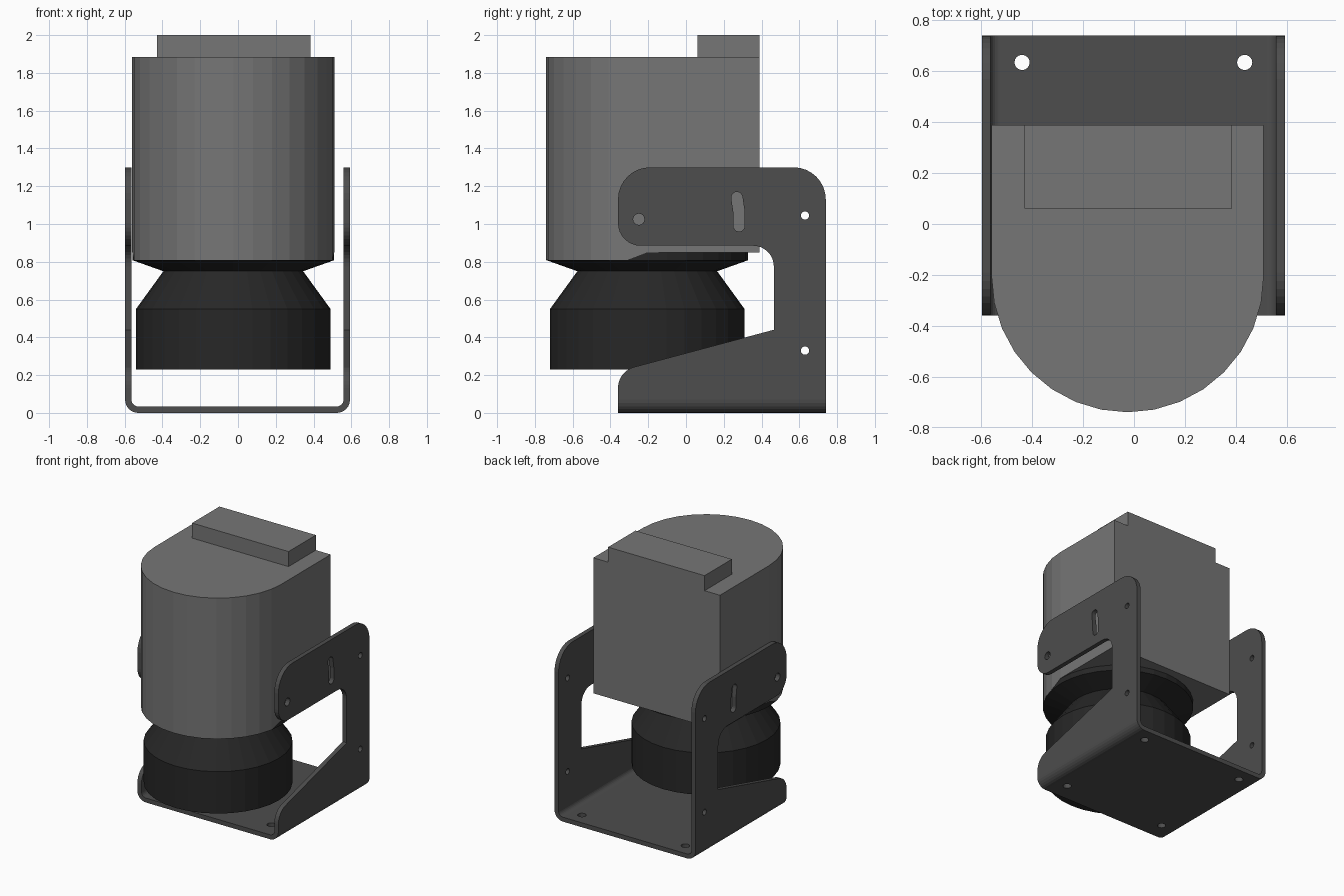
import bpy, bmesh
from math import sin, cos, pi, tan, radians
from mathutils import Vector

if "Cube" in bpy.data.objects:
    bpy.data.objects.remove(bpy.data.objects["Cube"])


def material(name, v):
    m = bpy.data.materials.new(name)
    m.diffuse_color = (v, v, v, 1)
    m.use_nodes = True
    m.node_tree.nodes["Principled BSDF"].inputs["Base Color"].default_value = m.diffuse_color
    return m


def make_object(name, bm, mat=None):
    bmesh.ops.recalc_face_normals(bm, faces=bm.faces)
    mesh = bpy.data.meshes.new(name)
    bm.to_mesh(mesh)
    bm.free()
    obj = bpy.data.objects.new(name, mesh)
    bpy.context.collection.objects.link(obj)
    if mat:
        mesh.materials.append(mat)
    return obj


def fillet(corners, n=6):
    """Closed outline from (a, b, radius) corners."""
    out = []
    for i, (a, b, r) in enumerate(corners):
        p = Vector((a, b))
        if r == 0:
            out.append(p)
            continue
        d1 = (Vector(corners[i - 1][:2]) - p).normalized()
        d2 = (Vector(corners[(i + 1) % len(corners)][:2]) - p).normalized()
        half = d1.angle(d2) / 2
        c = p + (d1 + d2).normalized() * r / sin(half)
        v1, v2 = p + d1 * r / tan(half) - c, p + d2 * r / tan(half) - c
        w = v1.angle(v2)
        for k in range(n + 1):
            t = k / n
            out.append(c + (v1 * sin((1 - t) * w) + v2 * sin(t * w)) / sin(w))
    return out


def add_prism(bm, outline, place, lo, hi):
    """Extrude a 2D outline; place(a, b, depth) gives the 3D point."""
    ends = [[bm.verts.new(place(a, b, d)) for a, b in outline] for d in (lo, hi)]
    for e in ends:
        bm.faces.new(e)
    n = len(outline)
    for i in range(n):
        j = (i + 1) % n
        bm.faces.new((ends[0][i], ends[0][j], ends[1][j], ends[1][i]))


def circle(a, b, r, n=16):
    return [(a + r * cos(2 * pi * i / n), b + r * sin(2 * pi * i / n)) for i in range(n)]


def along_x(a, b, d): return (d, a, b)
def along_y(a, b, d): return (a, d, b)
def along_z(a, b, d): return (a, b, d)


grey, dark, black = material("grey", 0.18), material("dark_grey", 0.075), material("black", 0.02)
CX, CY, R = -0.025, -0.205, 0.535

# Camera housing: D-shaped, with the rounded front reaching slightly lower
bm = bmesh.new()
arc = [(CX - R * cos(pi * i / 16), CY - R * sin(pi * i / 16)) for i in range(17)]
plan = arc + [(CX + R, 0.39), (CX - R, 0.39)]
top = [bm.verts.new((x, y, 1.885)) for x, y in plan]
low = [bm.verts.new((x, y, 0.81 if 0 < i < 16 else 0.85)) for i, (x, y) in enumerate(plan)]
bm.faces.new(top)
bm.faces.new(low[1:16])
bm.faces.new((low[0], low[1], low[15], low[16]))
bm.faces.new((low[0], low[16], low[17], low[18]))
for i in range(19):
    j = (i + 1) % 19
    bm.faces.new((low[i], low[j], top[j], top[i]))
make_object("camera_housing", bm, grey)

# Raised block on the housing
bm = bmesh.new()
add_prism(bm, [(-0.43, 0.06), (0.385, 0.06), (0.385, 0.39), (-0.43, 0.39)], along_z, 1.88, 2.0)
make_object("top_block", bm, grey)

# Turned lens head, pointing down
bm = bmesh.new()
rings = [[bm.verts.new((x, y, z)) for x, y in circle(CX, CY, r, 32)]
         for r, z in [(0.533, 0.86), (0.533, 0.808), (0.37, 0.75), (0.515, 0.55), (0.515, 0.23)]]
bm.faces.new(rings[0])
bm.faces.new(rings[-1])
for a, b in zip(rings, rings[1:]):
    for i in range(32):
        j = (i + 1) % 32
        bm.faces.new((a[i], a[j], b[j], b[i]))
make_object("lens_head", bm, black)

# Mounting bracket: bent U sheet, trimmed to the side outline and drilled
bm = bmesh.new()
XL, XR, T = -0.598, 0.593, 0.034
u = fillet([(XL, 1.5, 0), (XL, 0, 0.07), (XR, 0, 0.07), (XR, 1.5, 0), (XR - T, 1.5, 0),
            (XR - T, T, 0.036), (XL + T, T, 0.036), (XL + T, 1.5, 0)])
add_prism(bm, u, along_y, -0.6, 1.0)
bracket = make_object("mounting_bracket", bm, dark)

bm = bmesh.new()
side = fillet([(-0.36, -0.1, 0), (0.74, -0.1, 0), (0.74, 1.3, 0.17), (-0.36, 1.3, 0.17),
               (-0.36, 0.885, 0.12), (0.465, 0.885, 0.11), (0.465, 0.44, 0), (-0.36, 0.22, 0.115)], 8)
add_prism(bm, side, along_x, -1, 1)
trim = make_object("side_outline_cutter", bm)

bm = bmesh.new()
for a, b, r in [(-0.25, 1.025, 0.03), (0.63, 1.045, 0.022), (0.63, 0.33, 0.022)]:
    add_prism(bm, circle(a, b, r), along_x, -1, 1)
for x in (-0.44, 0.435):
    for y in (0.635, -0.22):
        add_prism(bm, circle(x, y, 0.03), along_z, -0.1, 0.1)
# Tilt slot, curved around the pivot hole
pivot, reach, w = Vector((-0.25, 1.025)), 0.532, 0.03
slot = []
for ang, sign in ((12.5, 1), (-3.8, -1)):
    th = radians(ang)
    c = pivot + reach * Vector((cos(th), sin(th)))
    start = th if sign > 0 else th + pi
    slot += [c + w * Vector((cos(start + pi * k / 8), sin(start + pi * k / 8))) for k in range(9)]
    if sign > 0:
        mid = radians(4.3)
        slot.append(pivot + (reach - w) * Vector((cos(mid), sin(mid))))
slot.append(pivot + (reach + w) * Vector((cos(mid), sin(mid))))
add_prism(bm, slot, along_x, -1, 1)
drill = make_object("hole_cutter", bm)

for cutter, op in ((trim, 'INTERSECT'), (drill, 'DIFFERENCE')):
    cutter.hide_render = True
    mod = bracket.modifiers.new(op.title(), 'BOOLEAN')
    mod.object, mod.operation, mod.solver = cutter, op, 'EXACT'

# Bake the cuts and drop the cutters
deps = bpy.context.evaluated_depsgraph_get()
baked = bpy.data.meshes.new_from_object(bracket.evaluated_get(deps))
bracket.modifiers.clear()
bracket.data = baked
baked.materials.clear()
baked.materials.append(dark)
for cutter in (trim, drill):
    bpy.data.objects.remove(cutter)
